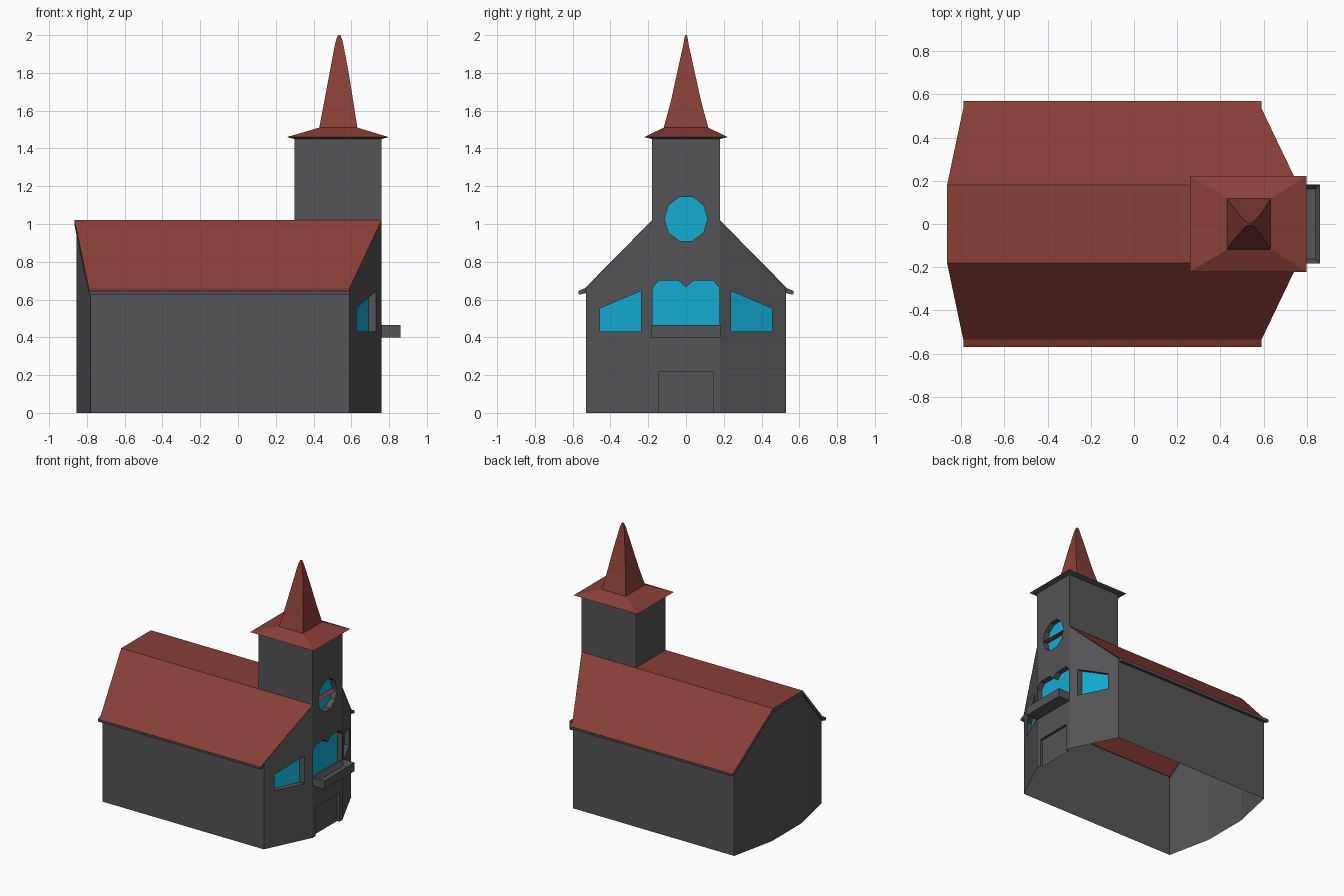
import bpy, bmesh, math
from mathutils import Vector

if "Cube" in bpy.data.objects:
    bpy.data.objects.remove(bpy.data.objects["Cube"])


def material(name, rgb):
    m = bpy.data.materials.new(name)
    m.diffuse_color = (*rgb, 1)
    m.use_nodes = True
    m.node_tree.nodes["Principled BSDF"].inputs["Base Color"].default_value = m.diffuse_color
    return m


MATS = [material("grey_wall", (0.09, 0.09, 0.096)),
        material("red_roof", (0.25, 0.05, 0.04)),
        material("blue_glass", (0.006, 0.42, 0.64))]
GREY, RED, GLASS = 0, 1, 2


def face(bm, pts, mat, toward):
    """Add a face with its normal along the direction 'toward'."""
    f = bm.faces.new([bm.verts.new(p) for p in pts])
    f.normal_update()
    if f.normal.dot(Vector(toward)) < 0:
        f.normal_flip()
    f.material_index = mat


def finish(name, bm):
    bmesh.ops.remove_doubles(bm, verts=bm.verts[:], dist=0.0002)
    me = bpy.data.meshes.new(name)
    bm.to_mesh(me)
    bm.free()
    for m in MATS:
        me.materials.append(m)
    ob = bpy.data.objects.new(name, me)
    bpy.context.collection.objects.link(ob)
    return ob


def front_x(y):
    return 0.76 - max(0, abs(y) - 0.18) * 0.17 / 0.35


def at(p, depth=0):
    return Vector((front_x(p[0]) - depth, p[0], p[1]))


def recess(bm, pts, depth, mat, closed=True):
    """Reveals and a set-back pane behind an opening."""
    mid = sum((at(p, depth / 2) for p in pts), Vector()) / len(pts)
    for i in range(len(pts) if closed else len(pts) - 1):
        a, b = pts[i], pts[(i + 1) % len(pts)]
        quad = [at(a), at(b), at(b, depth), at(a, depth)]
        face(bm, quad, GREY, mid - sum(quad, Vector()) / 4)
    face(bm, [at(p, depth) for p in pts], mat, (1, 0, 0))


def facade(name, outline, windows, door=None):
    bm = bmesh.new()
    edges = []
    for loop in [outline] + windows:
        vs = [bm.verts.new(at(p)) for p in loop]
        edges += [bm.edges.new((vs[i - 1], vs[i])) for i in range(len(vs))]
    bmesh.ops.triangle_fill(bm, edges=edges, use_beauty=True)
    for f in bm.faces:
        f.normal_update()
        if f.normal.x < 0:
            f.normal_flip()
    for w in windows:
        recess(bm, w, 0.042, GLASS)
    if door:
        recess(bm, door, 0.02, GREY, closed=False)
    finish(name, bm)


# Front centre wall: door notch, scalloped window, round window
door = [(-0.145, 0), (-0.145, 0.22), (0.145, 0.22), (0.145, 0)]
half = [(0.04, 0.70), (0.145, 0.70), (0.178, 0.66), (0.178, 0.44)]
scallop = [(0, 0.665)] + half + [(-y, z) for y, z in reversed(half)]
disc = [(0.114 * math.cos(math.tau * i / 10), 1.027 + 0.122 * math.sin(math.tau * i / 10))
        for i in range(10)]
facade("front_wall", [(-0.18, 0)] + door + [(0.18, 0), (0.18, 1.455), (-0.18, 1.455)],
       [scallop, disc], door)

# Angled front walls with slanted windows
for s, side in ((-1, "left"), (1, "right")):
    facade("angled_wall_" + side,
           [(s * y, z) for y, z in ((0.18, 0), (0.53, 0), (0.53, 0.66), (0.18, 1.02))],
           [[(s * y, z) for y, z in ((0.238, 0.43), (0.455, 0.43), (0.455, 0.553), (0.238, 0.645))]])

# Side and rear walls, open underneath
bm = bmesh.new()
plan = [(0.59, -0.53, 0.65), (-0.78, -0.53, 0.65), (-0.855, -0.18, 1.01),
        (-0.855, 0.18, 1.01), (-0.78, 0.53, 0.65), (0.59, 0.53, 0.65)]
for (x0, y0, z0), (x1, y1, z1) in zip(plan, plan[1:]):
    face(bm, [(x0, y0, 0), (x1, y1, 0), (x1, y1, z1), (x0, y0, z0)], GREY, (x0 + x1 - 1, y0 + y1, 0))
finish("side_walls", bm)

# Main roof: rows are (y, z, rear x, front x)
bm = bmesh.new()
side = [(0.18, 1.02, -0.865, 0.76), (0.535, 0.66, -0.79, 0.59), (0.57, 0.645, -0.79, 0.59),
        (0.567, 0.625, -0.79, 0.59), (0.53, 0.635, -0.79, 0.59)]
face(bm, [(x, y, 1.02) for x, y in ((-0.865, -0.18), (0.76, -0.18), (0.76, 0.18), (-0.865, 0.18))],
     RED, (0, 0, 1))
for s in (-1, 1):
    for i, (a, b) in enumerate(zip(side, side[1:])):
        face(bm, [(a[2], s * a[0], a[1]), (a[3], s * a[0], a[1]),
                  (b[3], s * b[0], b[1]), (b[2], s * b[0], b[1])],
             RED if i < 2 else GREY, (0, s * (0.1 if i == 3 else 1), -1 if i == 3 else 0.5))
    # Eave end caps
    for x, d in ((-0.79, -1), (0.59, 1)):
        face(bm, [(x, s * r[0], r[1]) for r in side[1:]], GREY, (d, 0, 0))
# Rear verge strip and its underside
rear = [(-r[2], r[0], r[1]) for r in (side[1], side[0])]
verge = [(-x, -y, z) for x, y, z in rear] + [(-x, y, z) for x, y, z in reversed(rear)]
for a, b in zip(verge, verge[1:]):
    la, lb = [(p[0], p[1], p[2] - 0.03) for p in (a, b)]
    face(bm, [a, b, lb, la], GREY, (-1, 0, 0))
    face(bm, [la, lb, (lb[0] + 0.012, *lb[1:]), (la[0] + 0.012, *la[1:])], GREY, (0, 0, -1))
finish("main_roof", bm)

# Tower sides and back
bm = bmesh.new()
for s in (-1, 1):
    face(bm, [(x, s * 0.18, z) for x, z in ((0.3, 1.02), (0.76, 1.02), (0.76, 1.455), (0.3, 1.455))],
         GREY, (0, s, 0))
face(bm, [(0.3, y, z) for y, z in ((-0.18, 1.02), (0.18, 1.02), (0.18, 1.455), (-0.18, 1.455))],
     GREY, (-1, 0, 0))
finish("tower", bm)

# Tower roof and spire: rings are (z, rear x, front x, half width)
bm = bmesh.new()
rings = [(1.45, 0.3, 0.76, 0.18), (1.46, 0.258, 0.798, 0.222), (1.51, 0.43, 0.632, 0.118),
         (1.65, 0.457, 0.61, 0.08), (1.8, 0.485, 0.586, 0.047), (1.95, 0.513, 0.558, 0.014),
         (1.98, 0.521, 0.55, 0.009), (2.0, 0.53, 0.542, 0.005)]
corners = [[(x0, -w, z), (x1, -w, z), (x1, w, z), (x0, w, z)] for z, x0, x1, w in rings]
outward = [(0, -1, 0), (1, 0, 0), (0, 1, 0), (-1, 0, 0)]
for i, (lo, hi) in enumerate(zip(corners, corners[1:])):
    for k in range(4):
        j = (k + 1) % 4
        d = (0, 0, -1) if i == 0 else outward[k]
        face(bm, [lo[k], lo[j], hi[j], hi[k]], GREY if i == 0 else RED, d)
face(bm, corners[-1], RED, (0, 0, 1))
finish("spire", bm)

# Balcony tray with a sunken top
bm = bmesh.new()
bmesh.ops.create_cube(bm, size=1)
for v in bm.verts:
    v.co = (0.81 + v.co.x * 0.1, v.co.y * 0.365, 0.4325 + v.co.z * 0.067)
top = [f for f in bm.faces if f.normal.z > 0.9]
bmesh.ops.inset_region(bm, faces=top, thickness=0.028, depth=0)
for v in top[0].verts:
    v.co.z -= 0.04
finish("balcony", bm)
